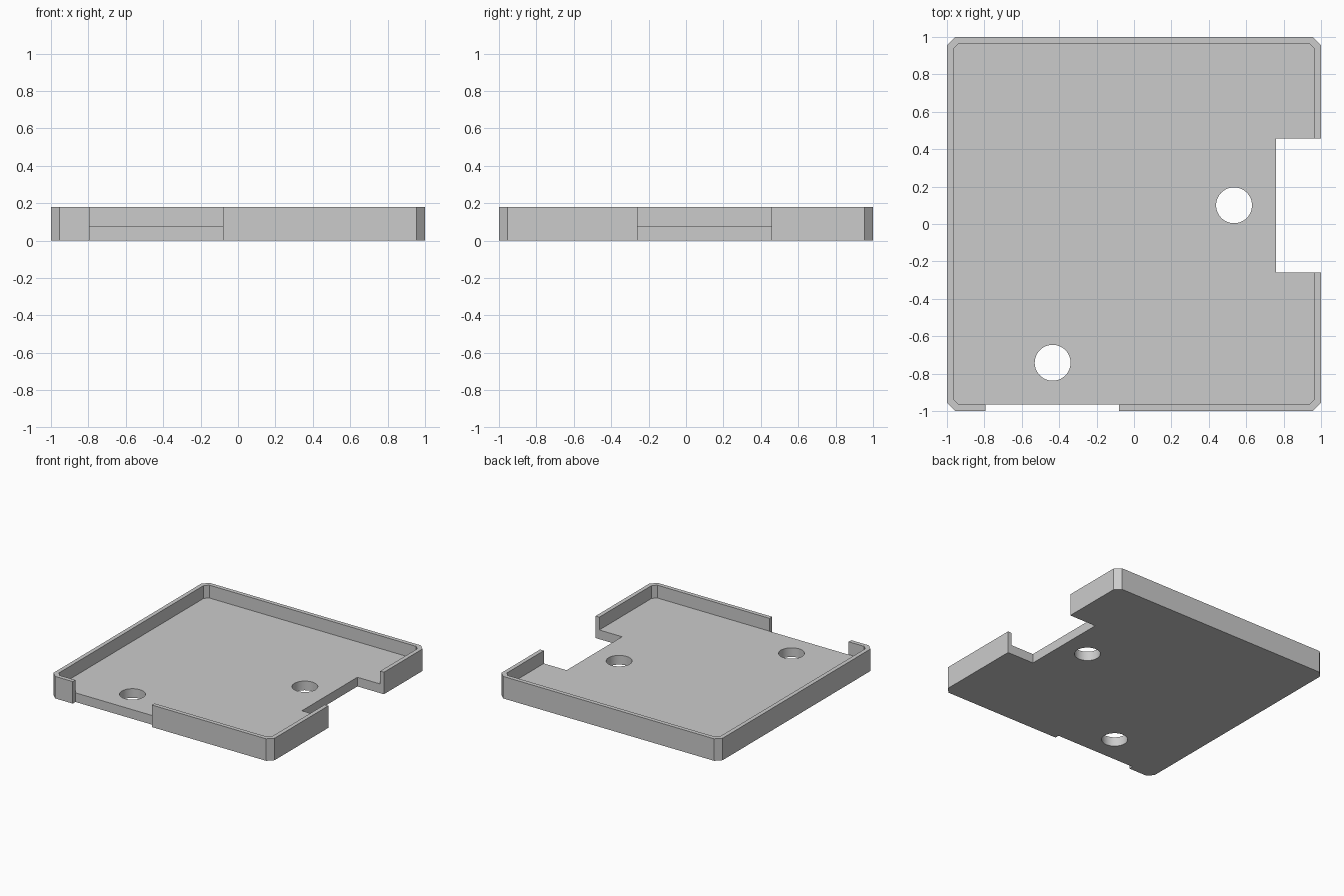
import bpy
import bmesh
from mathutils import Vector

if "Cube" in bpy.data.objects:
    bpy.data.objects.remove(bpy.data.objects["Cube"], do_unlink=True)

HEIGHT, FLOOR = 0.18, 0.075

grey = bpy.data.materials.new("plain grey")
grey.use_nodes = True
grey.diffuse_color = (0.6, 0.6, 0.6, 1)
grey.node_tree.nodes["Principled BSDF"].inputs["Base Color"].default_value = grey.diffuse_color


def prism(name, outline, z0, z1):
    """Extrude a flat outline from z0 up to z1."""
    bm = bmesh.new()
    base = bm.faces.new([bm.verts.new((x, y, z0)) for x, y in outline])
    top = bmesh.ops.extrude_face_region(bm, geom=[base])["geom"]
    bmesh.ops.translate(bm, vec=Vector((0, 0, z1 - z0)),
                        verts=[v for v in top if isinstance(v, bmesh.types.BMVert)])
    bmesh.ops.recalc_face_normals(bm, faces=bm.faces)
    mesh = bpy.data.meshes.new(name)
    bm.to_mesh(mesh)
    bm.free()
    mesh.materials.append(grey)
    obj = bpy.data.objects.new(name, mesh)
    bpy.context.collection.objects.link(obj)
    return obj


def chamfered_square(half, cut):
    a, b = half, half - cut
    return [(a, -b), (a, b), (b, a), (-b, a), (-a, b), (-a, -b), (-b, -a), (b, -a)]


def box(x0, x1, y0, y1):
    return [(x0, y0), (x1, y0), (x1, y1), (x0, y1)]


def subtract(target, cutter):
    """Cut the helper out of the target and discard it."""
    cutter.hide_render = True
    mod = target.modifiers.new(cutter.name, "BOOLEAN")
    mod.operation, mod.solver, mod.object = "DIFFERENCE", "EXACT", cutter
    bpy.context.view_layer.objects.active = target
    bpy.ops.object.modifier_apply(modifier=mod.name)
    bpy.data.objects.remove(cutter, do_unlink=True)


# Solid block with chamfered corners, hollowed into a shallow tray
tray = prism("tray", chamfered_square(1, 0.045), 0, HEIGHT)
subtract(tray, prism("cavity", chamfered_square(0.966, 0.03), FLOOR, 1))

# Side opening through wall and floor, and front opening through the rim
subtract(tray, prism("side_notch", box(0.76, 1.2, -0.26, 0.457), -1, 1))
subtract(tray, prism("front_notch", box(-0.795, -0.08, -1.2, -0.965), -1, 1))

# Round holes through the floor
for x, y in ((0.535, 0.1), (-0.435, -0.742)):
    bpy.ops.mesh.primitive_cylinder_add(vertices=48, radius=0.096, depth=1, location=(x, y, 0))
    hole = bpy.context.object
    hole.name = "hole_cutter"
    hole.data.materials.append(grey)
    subtract(tray, hole)

# Smooth hole walls, crisp edges elsewhere
bpy.ops.object.select_all(action="DESELECT")
tray.select_set(True)
bpy.context.view_layer.objects.active = tray
bpy.ops.object.shade_smooth_by_angle()
